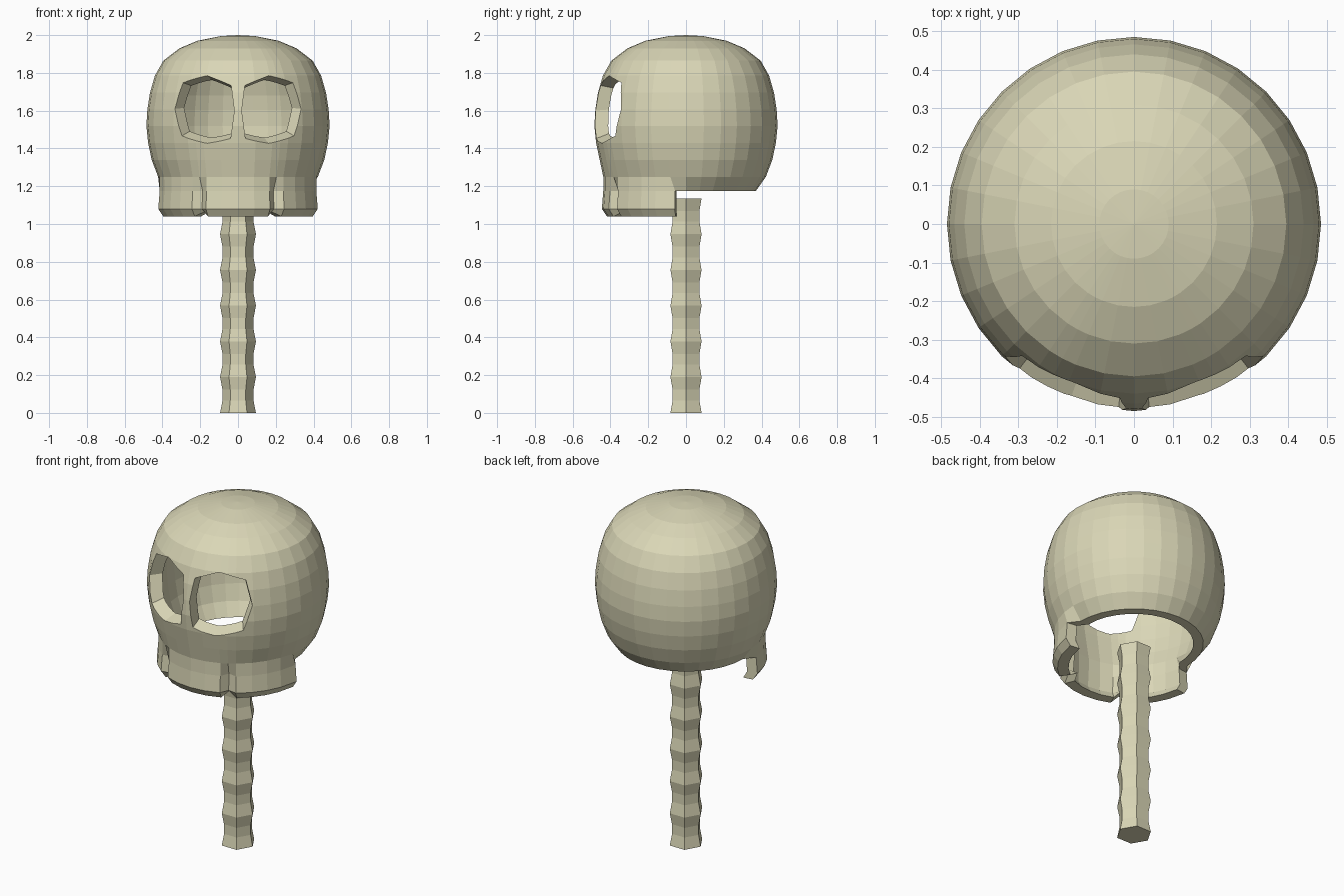
import bpy, bmesh, math
from mathutils import Vector

if "Cube" in bpy.data.objects:
    bpy.data.objects.remove(bpy.data.objects["Cube"])

bone = bpy.data.materials.new("bone")
bone.diffuse_color = (0.70, 0.675, 0.47, 1)
bone.use_nodes = True
bone.node_tree.nodes["Principled BSDF"].inputs["Base Color"].default_value = bone.diffuse_color


def finish(bm, name):
    bmesh.ops.recalc_face_normals(bm, faces=bm.faces)
    me = bpy.data.meshes.new(name)
    bm.to_mesh(me)
    bm.free()
    ob = bpy.data.objects.new(name, me)
    bpy.context.collection.objects.link(ob)
    me.materials.append(bone)
    return ob


# Skull: revolved shell whose front columns run on down as the upper jaw
CRANIUM = [(.09, 1.995), (.215, 1.97), (.31, 1.93), (.395, 1.865), (.44, 1.785),
           (.466, 1.695), (.48, 1.605), (.485, 1.52), (.476, 1.43), (.457, 1.34),
           (.423, 1.25), (.37, 1.175)]
JAW = [(.015, 1.08), (-.015, 1.04)]            # radius offset, height
GROOVE = 28                                    # angle of the tooth gaps
cols = sorted([i * 11.25 - 180 for i in range(32)] + [GROOVE, -GROOVE])


def skull_point(col, row):
    """Outer surface point; angle is measured from the front (-y)."""
    front = abs(col) < 80
    ang = col
    jaw_r = .418 + .02 * math.cos(math.radians(col)) ** 2
    if row < len(CRANIUM):
        r, z = CRANIUM[row]
        if front and z < 1.3:
            r = max(r, jaw_r)
    else:
        dr, z = JAW[row - len(CRANIUM)]
        r = jaw_r + dr * .5 - (.012 if dr < 0 else 0)
    if front and z < 1.2:
        if abs(col) > 75:
            ang = math.copysign(82, col)
        if abs(col) == GROOVE:
            r -= .035
            z += .025 if z < 1.05 else 0
    a = math.radians(ang)
    return Vector((r * math.sin(a), -r * math.cos(a), z))


def inward(p):
    return Vector((p.x * .855, p.y * .855, p.z - .06 * max(0, (p.z - 1.6) / .4)))


bm = bmesh.new()
n_rows = len(CRANIUM) + len(JAW)
twin = {}


def add_pair(p):
    v = bm.verts.new(p)
    twin[v] = bm.verts.new(inward(p))
    return v


apex = add_pair(Vector((0, 0, 2)))
grid = [[add_pair(skull_point(c, r)) if r < len(CRANIUM) or abs(c) < 80 else None
         for r in range(n_rows)] for c in cols]
outer = []
for i in range(len(cols)):
    a, b = grid[i], grid[(i + 1) % len(cols)]
    outer.append((apex, a[0], b[0]))
    for r in range(n_rows - 1):
        if a[r + 1] and b[r + 1]:
            outer.append((a[r], a[r + 1], b[r + 1], b[r]))
faces = [bm.faces.new(f) for f in outer]
rim = [e for e in bm.edges if e.is_boundary]
for f in outer:
    bm.faces.new([twin[v] for v in reversed(f)])
for e in rim:
    p, q = e.verts
    bm.faces.new((p, q, twin[q], twin[p]))
skull = finish(bm, "skull")

# Eye sockets: octagonal cones cut towards the middle of the skull
EYE = [(.02, 1.60), (.037, 1.735), (.165, 1.787), (.295, 1.75),
       (.337, 1.61), (.30, 1.465), (.165, 1.423), (.04, 1.45)]
centre = Vector((0, 0, 1.64))
for side in (-1, 1):
    bm = bmesh.new()
    rays = []
    for x, z in EYE:
        r = .483 - max(0, z - 1.66) * .3
        rays.append(Vector((side * x, -math.sqrt(r * r - x * x), z)) - centre)
    near = [bm.verts.new(centre + d * .5) for d in rays]
    far = [bm.verts.new(centre + d * 1.4) for d in rays]
    for ring in (near, far):
        mid = bm.verts.new(sum((v.co for v in ring), Vector()) / 8)
        for k in range(8):
            bm.faces.new((mid, ring[k], ring[(k + 1) % 8]))
    for k in range(8):
        j = (k + 1) % 8
        bm.faces.new((near[k], near[j], far[j], far[k]))
    cutter = finish(bm, "eye_socket_cutter")
    cutter.hide_render = True
    mod = skull.modifiers.new("eye_socket", 'BOOLEAN')
    mod.operation = 'DIFFERENCE'
    mod.solver = 'EXACT'
    mod.object = cutter
    bpy.context.view_layer.objects.active = skull
    bpy.ops.object.modifier_apply(modifier=mod.name)
    bpy.data.objects.remove(cutter)

# Spine: six-sided column of six waisted vertebrae
bm = bmesh.new()
STEP = 1.135 / 6
profile = []
for k in range(6):
    profile += [(.095, k * STEP), (.082, (k + .35) * STEP), (.082, (k + .65) * STEP)]
profile.append((.095, 1.135))
rings = [[bm.verts.new((r * math.cos(s * math.pi / 3), r * math.sin(s * math.pi / 3), z))
          for s in range(6)] for r, z in profile]
for lo, hi in zip(rings, rings[1:]):
    for s in range(6):
        t = (s + 1) % 6
        bm.faces.new((lo[s], lo[t], hi[t], hi[s]))
bm.faces.new(rings[0][::-1])
bm.faces.new(rings[-1])
finish(bm, "spine")
